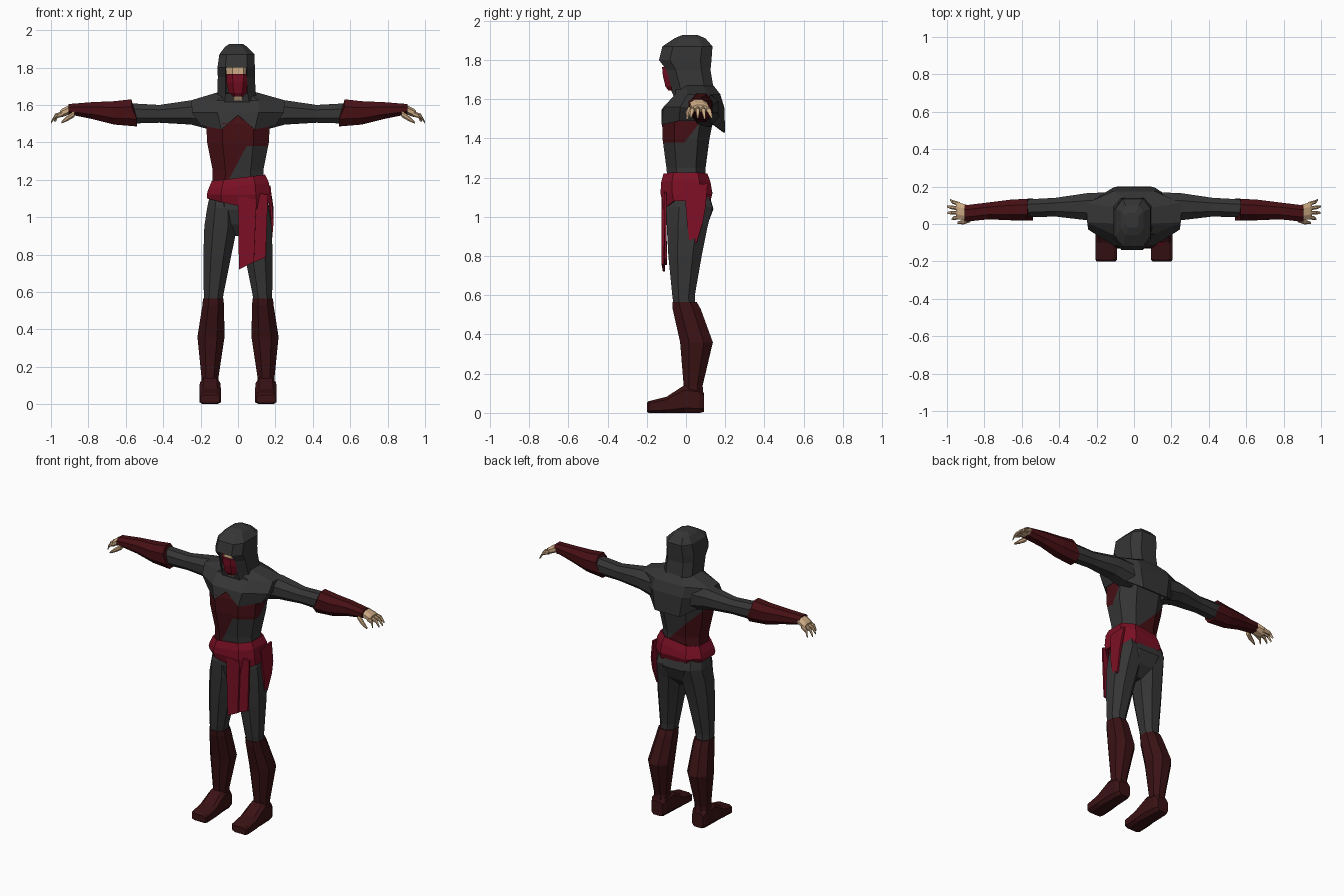
import bpy, bmesh
from mathutils import Vector


def material(name, rgb):
    m = bpy.data.materials.new(name)
    m.diffuse_color = (*rgb, 1)
    return m


GREY = material("charcoal cloth", (0.036, 0.036, 0.036))
MAROON = material("maroon leather", (0.062, 0.005, 0.007))
BOOT = material("dark boot leather", (0.042, 0.006, 0.007))
RED = material("crimson cloth", (0.20, 0.005, 0.018))
SKIN = material("skin", (0.60, 0.40, 0.23))


def finish(name, bm, mats, mirror=False, thick=0):
    bmesh.ops.recalc_face_normals(bm, faces=bm.faces)
    me = bpy.data.meshes.new(name)
    bm.to_mesh(me)
    bm.free()
    ob = bpy.data.objects.new(name, me)
    bpy.context.collection.objects.link(ob)
    for m in mats:
        me.materials.append(m)
    if mirror:
        ob.modifiers.new("mirror", 'MIRROR')
    if thick:
        ob.modifiers.new("thickness", 'SOLIDIFY').thickness = thick
    return ob


def loft(rings, axis='z', k=0.45, caps=True):
    """Eight-sided tube; each ring is (position, u min, u max, v min, v max)."""
    bm = bmesh.new()
    octagon = [(1, -k), (1, k), (k, 1), (-k, 1), (-1, k), (-1, -k), (-k, -1), (k, -1)]
    loops = []
    for p, u0, u1, v0, v1 in rings:
        loop = []
        for a, b in octagon:
            u, v = (u0 + u1 + a * (u1 - u0)) / 2, (v0 + v1 + b * (v1 - v0)) / 2
            loop.append(bm.verts.new({'z': (u, v, p), 'x': (p, u, v), 'y': (u, p, v)}[axis]))
        loops.append(loop)
    for lo, hi in zip(loops, loops[1:]):
        for i in range(8):
            j = (i + 1) % 8
            bm.faces.new((lo[i], lo[j], hi[j], hi[i]))
    if caps:
        bm.faces.new(loops[0])
        bm.faces.new(loops[-1])
    return bm


def cut(bm, co, no):
    bmesh.ops.bisect_plane(bm, geom=bm.verts[:] + bm.edges[:] + bm.faces[:],
                           plane_co=co, plane_no=no)


def plate(name, points, mat, thick=0.012):
    bm = bmesh.new()
    bm.faces.new([bm.verts.new(p) for p in points])
    finish(name, bm, [mat], thick=thick)


# Torso with a diagonal leather wrap
bm = loft([(1.14, -.14, .14, -.09, .10), (1.25, -.135, .135, -.10, .10),
           (1.40, -.165, .165, -.12, .12), (1.50, -.17, .17, -.122, .14),
           (1.57, -.17, .17, -.105, .14), (1.63, -.13, .13, -.05, .13)], k=0.5)
cut(bm, (-.05, 0, 1.2), (.17, 0, -.09))
cut(bm, (0, 0, 1.38), (0, 0, 1))
cut(bm, (0, .03, 0), (0, 1, 0))
cut(bm, (0, 0, 1.39), (0, -1.3, 1))
cut(bm, (0, 0, 1.27), (1, 0, 1))
cut(bm, (.05, 0, 0), (1, 0, 0))
for f in bm.faces:
    c = f.calc_center_median()
    front = c.y < .03 and ((c.x + .05) * .17 < (c.z - 1.2) * .09 or c.z > 1.38)
    side = c.x > .1 and c.y < .08
    back = c.y >= .03 and c.x < .05 and c.z < 1.27 - c.x
    if side:
        front = c.z > 1.38 and c.z > 1.39 + 1.3 * c.y
    f.material_index = int(front or back)
finish("torso", bm, [GREY, MAROON])

# Hips and thighs
finish("hips", loft([(.90, -.03, .03, -.04, .05), (.96, -.12, .12, -.08, .11),
                     (1.04, -.165, .165, -.10, .14), (1.18, -.14, .14, -.09, .10)]), [GREY])
finish("legs", loft([(.52, .09, .18, -.06, .045), (.60, .075, .183, -.07, .045),
                     (.80, .035, .185, -.09, .08), (.95, .004, .18, -.098, .11),
                     (1.05, .01, .165, -.10, .135), (1.12, .02, .15, -.08, .11)]), [GREY], True)

# Boots: shaft and foot
finish("boot_shafts", loft([(.05, .10, .20, -.02, .09), (.14, .105, .195, -.012, .085),
                            (.36, .072, .217, -.03, .137), (.53, .075, .19, -.068, .075),
                            (.565, .078, .187, -.07, .055)]), [BOOT], True)
finish("boot_feet", loft([(-.20, .10, .20, .006, .05), (-.19, .09, .207, 0, .06),
                          (-.10, .09, .207, 0, .082), (-.01, .095, .204, 0, .14),
                          (.07, .10, .20, 0, .13), (.092, .11, .19, .005, .10)],
                         'y', k=.65), [BOOT], True)

# Arms, bracers and hands
finish("sleeves", loft([(.12, .02, .17, 1.46, 1.63), (.25, .02, .165, 1.495, 1.625),
                        (.42, .04, .14, 1.505, 1.60), (.60, .035, .13, 1.50, 1.61)],
                       'x'), [GREY], True)
bm = loft([(.57, .02, .135, 1.485, 1.63), (.66, .02, .13, 1.495, 1.62),
           (.78, .025, .115, 1.525, 1.615), (.905, .012, .10, 1.55, 1.605)], 'x')
for v in bm.verts:      # slanted elbow edge
    if v.co.x < .6 and v.co.z < 1.53:
        v.co.x -= .03
finish("bracers", bm, [MAROON], True)
finish("palms", loft([(.86, .03, .09, 1.555, 1.60), (.90, .02, .105, 1.55, 1.60),
                      (.94, .025, .115, 1.535, 1.58), (.952, .03, .11, 1.535, 1.57)],
                     'x'), [SKIN], True)


def finger(name, y, dy, tip, drop):
    finish(name, loft([(.93, y - .011, y + .011, 1.54, 1.57),
                       ((.935 + tip) / 2 + .01, y + dy * .5 - .010, y + dy * .5 + .010, 1.53, 1.553),
                       (tip, y + dy - .005, y + dy + .005, drop, drop + .012)], 'x'), [SKIN], True)


for i, tip in enumerate((.975, .997, 1.0, .985)):
    finger("finger_%d" % (i + 1), .037 + .023 * i, -.012 + .012 * i, tip, 1.50 + .004 * abs(i - 2))
finish("thumbs", loft([(.875, .01, .04, 1.535, 1.57), (.91, -.002, .024, 1.515, 1.545),
                       (.945, .0, .012, 1.50, 1.512)], 'x'), [SKIN], True)

# Shoulder cape: arched at the front, pointed low at the back
bm = loft([(1.47, -.20, .20, -.125, .20), (1.56, -.245, .245, -.115, .195),
           (1.625, -.25, .25, -.055, .175), (1.67, -.10, .09, -.05, .14)], caps=False)
cut(bm, (0, 0, 0), (1, 0, 0))
for v in bm.verts:
    if v.co.z < 1.5:
        if v.co.y > .15:
            v.co.z = 1.43
        elif abs(v.co.x) < .01:
            v.co.z = 1.545
        elif abs(v.co.x) > .15:
            v.co.z = 1.49
finish("shoulder_cape", bm, [GREY], thick=.01)

# Hood with face opening
bm = loft([(1.60, -.12, .11, -.06, .17), (1.66, -.11, .095, -.075, .14),
           (1.75, -.108, .09, -.10, .125), (1.80, -.11, .09, -.138, .13),
           (1.87, -.10, .088, -.12, .135), (1.91, -.07, .05, -.06, .10),
           (1.927, -.045, .025, -.02, .06)], k=.58, caps=False)
bm.faces.new([v for v in bm.verts if v.co.z > 1.92])
opening = [f for f in bm.faces if 1.63 < f.calc_center_median().z < 1.8
           and all(abs(v.co.x + .01) < .075 and v.co.y < -.05 for v in f.verts)]
bmesh.ops.delete(bm, geom=opening, context='FACES')
finish("hood", bm, [GREY], thick=.008)

# Face and mask
finish("face", loft([(1.58, -.05, .05, -.04, .08), (1.64, -.045, .045, -.075, .06),
                     (1.70, -.06, .06, -.095, .06), (1.76, -.066, .066, -.108, .06),
                     (1.83, -.06, .06, -.105, .06)]), [SKIN])
finish("mask", loft([(1.645, -.035, .035, -.09, .03), (1.665, -.05, .05, -.105, .03),
                     (1.72, -.062, .062, -.118, .03), (1.765, -.064, .064, -.122, .03)]), [RED])

# Waist sash, tilted sideways
bm = loft([(1.07, -.165, .175, -.115, .115), (1.12, -.167, .172, -.13, .135),
           (1.165, -.16, .165, -.127, .125), (1.21, -.14, .145, -.115, .11)], k=.55, caps=False)
for v in bm.verts:
    if v.co.z > 1.15:
        v.co.z += .12 * v.co.x
    elif v.co.z < 1.1:
        v.co.z += .03 if v.co.x < -.14 else (-.03 if abs(v.co.x) < .12 and v.co.x > 0 else .01)
finish("waist_sash", bm, [RED], thick=.012)

# Hanging cloth strips
plate("front_cloth_inner", [(0, -.125, 1.12), (.10, -.125, 1.14), (.085, -.125, .76),
                            (.005, -.118, .72)], RED)
plate("front_cloth_outer", [(.06, -.115, 1.14), (.16, -.112, 1.12), (.148, -.11, .785),
                            (.075, -.108, .755)], RED)
plate("side_cloth", [(.175, -.01, 1.16), (.172, .11, 1.17), (.19, .10, 1.05), (.19, .085, .97),
                     (.18, .055, .87), (.18, .02, .855), (.19, .005, .97)], RED)
